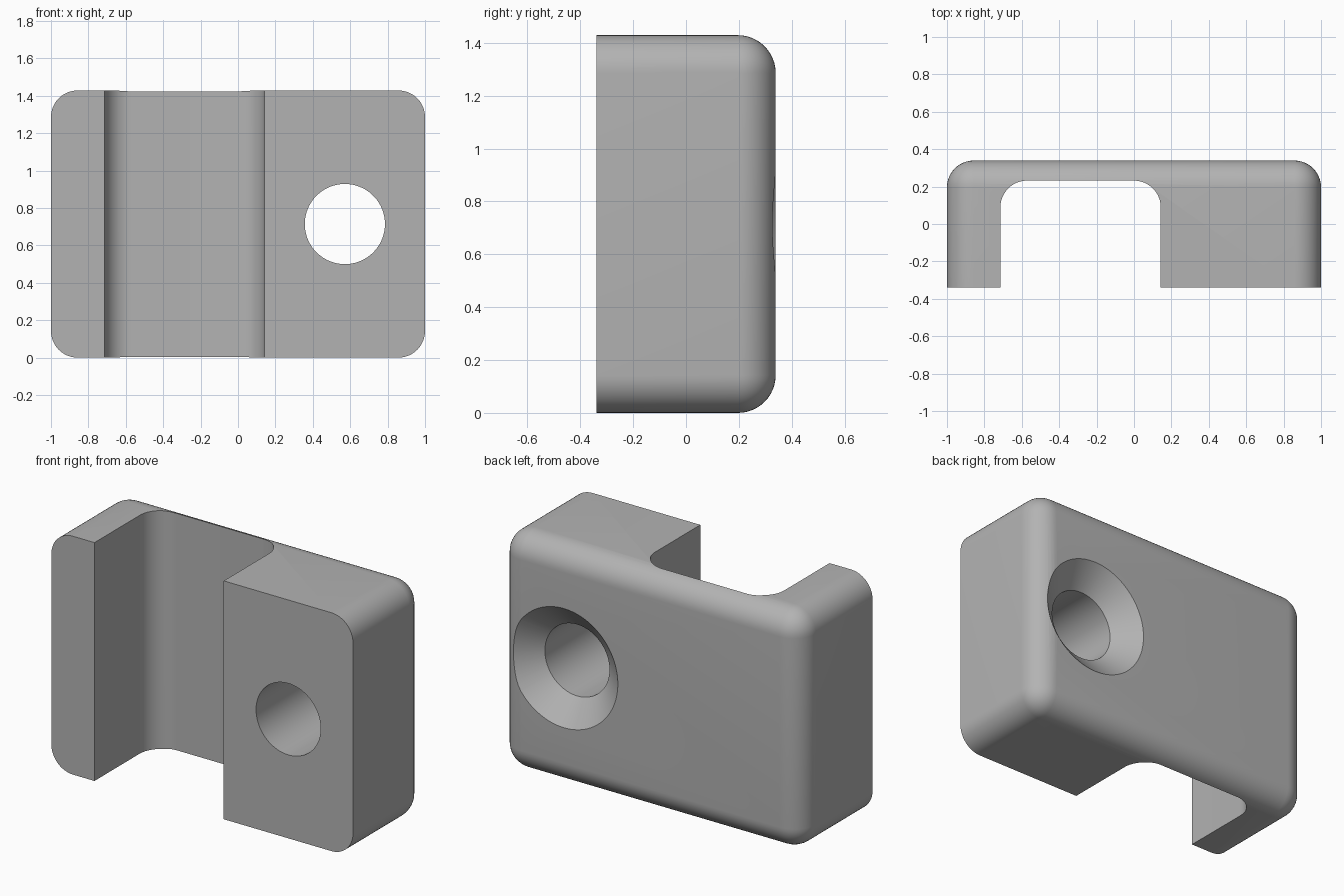
import bpy, bmesh, math
from mathutils import Matrix, Vector

cube = bpy.data.objects.get("Cube")
if cube:
    bpy.data.objects.remove(cube, do_unlink=True)

U = 1 / 14                       # design unit
W, D, H = 28 * U, 9.5 * U, 20 * U
FRONT, BACK = -D / 2, D / 2
ROUND = 2 * U
HOLE_X, HOLE_Z = 8 * U, H / 2

grey = bpy.data.materials.new("plain grey")
grey.use_nodes = True
colour = (0.45, 0.45, 0.45, 1)
grey.diffuse_color = colour
grey.node_tree.nodes["Principled BSDF"].inputs["Base Color"].default_value = colour


def add_object(name, bm):
    bmesh.ops.recalc_face_normals(bm, faces=bm.faces)
    mesh = bpy.data.meshes.new(name)
    bm.to_mesh(mesh)
    bm.free()
    mesh.materials.append(grey)
    obj = bpy.data.objects.new(name, mesh)
    bpy.context.collection.objects.link(obj)
    return obj


def rounded_box(name, x0, x1, y0, y1, z0, z1, pick):
    """Box whose edges chosen by pick(start, end) are rounded."""
    bm = bmesh.new()
    size = Matrix.Diagonal((x1 - x0, y1 - y0, z1 - z0, 1))
    place = Matrix.Translation(((x0 + x1) / 2, (y0 + y1) / 2, (z0 + z1) / 2))
    bmesh.ops.create_cube(bm, size=1, matrix=place @ size)
    edges = [e for e in bm.edges if pick(e.verts[0].co, e.verts[1].co)]
    bmesh.ops.bevel(bm, geom=edges, offset=ROUND, offset_type='OFFSET',
                    segments=12, profile=0.5, affect='EDGES')
    return add_object(name, bm)


def turned_cutter(name, profile, sides=96):
    """Closed solid of (radius, y) rings turned about the screw axis."""
    bm = bmesh.new()
    rings = []
    for r, y in profile:
        rings.append([bm.verts.new((HOLE_X + r * math.cos(a), y, HOLE_Z + r * math.sin(a)))
                      for a in (2 * math.pi * i / sides for i in range(sides))])
    for low, high in zip(rings, rings[1:]):
        for i in range(sides):
            j = (i + 1) % sides
            bm.faces.new((low[i], low[j], high[j], high[i]))
    bm.faces.new(rings[0])
    bm.faces.new(rings[-1])
    return add_object(name, bm)


# Body: every edge rounded except the rim of the flat front
body = rounded_box("clip_body", -W / 2, W / 2, FRONT, BACK, 0, H,
                   lambda a, b: max(a.y, b.y) > 0)

# Channel with two rounded inner corners
channel = rounded_box("channel_cutter", -10 * U, 2 * U, FRONT - 1, FRONT + 8 * U, -0.5, H + 0.5,
                      lambda a, b: min(a.y, b.y) > 0 and abs(a.x - b.x) < 0.01)

# Screw hole with a countersink on the back
R_HOLE, R_SINK, SINK = 3 * U, 5 * U, 1.75 * U
slope = (R_SINK - R_HOLE) / SINK
screw = turned_cutter("screw_hole_cutter", [
    (R_HOLE, FRONT - 0.2), (R_HOLE, BACK - SINK),
    (R_SINK + slope * 0.1, BACK + 0.1)])

for cutter in (channel, screw):
    cut = body.modifiers.new(cutter.name, 'BOOLEAN')
    cut.operation = 'DIFFERENCE'
    cut.solver = 'EXACT'
    cut.object = cutter

# Apply the cuts, then remove the cutters
bpy.context.view_layer.update()
result = bpy.data.meshes.new_from_object(body.evaluated_get(bpy.context.evaluated_depsgraph_get()))
body.modifiers.clear()
body.data = result
for cutter in (channel, screw):
    bpy.data.objects.remove(cutter, do_unlink=True)

bpy.ops.object.select_all(action='DESELECT')
body.select_set(True)
bpy.context.view_layer.objects.active = body
bpy.ops.object.shade_smooth_by_angle(angle=math.radians(30))
